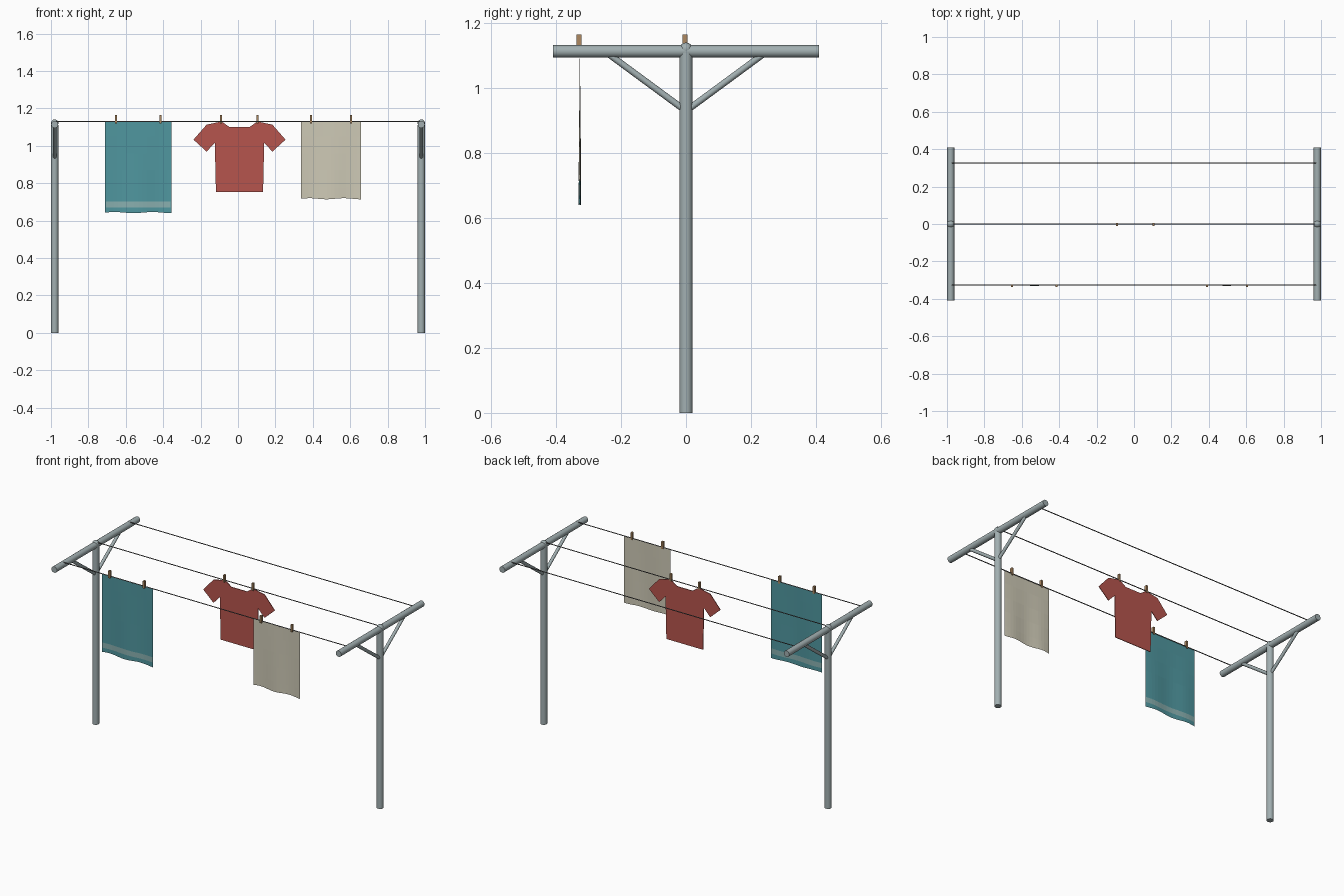
import bpy, bmesh, math
from mathutils import Vector

if "Cube" in bpy.data.objects:
    bpy.data.objects.remove(bpy.data.objects["Cube"], do_unlink=True)


def material(name, rgb):
    mat = bpy.data.materials.new(name)
    mat.use_nodes = True
    mat.diffuse_color = (*rgb, 1)
    mat.node_tree.nodes["Principled BSDF"].inputs["Base Color"].default_value = (*rgb, 1)
    return mat


metal = material("galvanised metal", (0.36, 0.43, 0.44))
cord = material("dark cord", (0.13, 0.13, 0.13))
wood = material("peg wood", (0.42, 0.25, 0.12))
teal = material("teal cloth", (0.08, 0.31, 0.35))
cream = material("cream cloth", (0.62, 0.59, 0.47))
red = material("red cloth", (0.47, 0.09, 0.075))
pale = material("pale teal stripe", (0.25, 0.43, 0.43))


def finish(bm, name, *mats, smooth=False):
    bmesh.ops.recalc_face_normals(bm, faces=bm.faces)
    mesh = bpy.data.meshes.new(name)
    if smooth:
        for f in bm.faces:
            f.smooth = len(f.verts) <= 4
    bm.to_mesh(mesh)
    bm.free()
    for mat in mats:
        mesh.materials.append(mat)
    obj = bpy.data.objects.new(name, mesh)
    bpy.context.collection.objects.link(obj)
    return obj


def tube(name, start, end, radius, mat, sides=16):
    start, end = Vector(start), Vector(end)
    bm = bmesh.new()
    bmesh.ops.create_cone(bm, cap_ends=True, segments=sides, radius1=radius,
                          radius2=radius, depth=(end - start).length)
    obj = finish(bm, name, mat, smooth=True)
    obj.location = (start + end) / 2
    obj.rotation_mode = "QUATERNION"
    obj.rotation_quaternion = (end - start).to_track_quat("Z", "Y")


# Two T-shaped posts with cap and diagonal braces
POST_X, BAR_Z, LINE_Z, LINE_Y = 0.98, 1.114, 1.13, 0.327
for side, x in (("right", -POST_X), ("left", POST_X)):
    tube(side + "_post", (x, 0, 0), (x, 0, 1.11), 0.02, metal)
    tube(side + "_crossbar", (x, -0.41, BAR_Z), (x, 0.41, BAR_Z), 0.019, metal)
    for end, s in (("front", -1), ("back", 1)):
        tube(f"{side}_{end}_brace", (x, 0, 0.93), (x, s * 0.25, BAR_Z), 0.01, metal, 10)
    bm = bmesh.new()
    bmesh.ops.create_uvsphere(bm, u_segments=16, v_segments=8, radius=0.02)
    finish(bm, side + "_post_cap", metal, smooth=True).location = (x, 0, 1.121)

# Three washing lines
for name, y in (("front", -LINE_Y), ("middle", 0), ("back", LINE_Y)):
    tube(name + "_line", (-POST_X, y, LINE_Z), (POST_X, y, LINE_Z), 0.003, cord, 6)


# Towels: rippled sheets with a stripe on the front
def towel(name, x0, x1, bottom, stripe_low, stripe_high, inset, mat):
    width = x1 - x0
    xs = [x0, x0 + inset]
    xs += [x0 + width * i / 16 for i in range(1, 16)]
    xs += [x1 - inset, x1]
    zs = [LINE_Z, 1.05, 0.96, 0.87, stripe_high, stripe_low, bottom]
    bm = bmesh.new()
    rows = []
    for z in zs:
        t = (LINE_Z - z) / (LINE_Z - bottom)
        row = []
        for x in xs:
            u = (x - x0) / width
            ripple = 0.004 * t * math.sin(u * 3 * math.pi)
            hem = 0.003 * math.sin(u * 3.5 * math.pi) if z == bottom else 0
            row.append(bm.verts.new((x, -LINE_Y + ripple, z + hem)))
        rows.append(row)
    for a, b in zip(rows, rows[1:]):
        for i in range(len(xs) - 1):
            bm.faces.new((a[i], b[i], b[i + 1], a[i + 1]))
    bmesh.ops.solidify(bm, geom=bm.faces[:], thickness=0.004)
    bmesh.ops.recalc_face_normals(bm, faces=bm.faces)
    for f in bm.faces:
        c = f.calc_center_median()
        in_stripe = stripe_low < c.z < stripe_high and x0 + inset < c.x < x1 - inset
        if f.normal.y < -0.5 and in_stripe:
            f.material_index = 1
    finish(bm, name, mat, pale)


towel("teal_towel", -0.71, -0.356, 0.643, 0.67, 0.702, 0.004, teal)
towel("cream_towel", 0.336, 0.657, 0.717, 0.745, 0.777, 0.01, cream)

# Shirt: mirrored half outline, given a little thickness
half = [(0.053, 1.10), (0.096, 1.13), (0.176, 1.113), (0.246, 1.033),
        (0.176, 0.969), (0.132, 1.016), (0.126, 0.753)]
outline = half + [(-x, z) for x, z in reversed(half)]
bm = bmesh.new()
face = bm.faces.new([bm.verts.new((x + 0.008, -0.002, z)) for x, z in outline])
moved = bmesh.ops.extrude_face_region(bm, geom=[face], use_keep_orig=True)["geom"]
bmesh.ops.translate(bm, vec=(0, 0.004, 0),
                    verts=[v for v in moved if isinstance(v, bmesh.types.BMVert)])
finish(bm, "shirt", red)

# Pegs gripping the cloth
pegs = [(-0.653, -LINE_Y), (-0.415, -LINE_Y), (-0.09, 0),
        (0.105, 0), (0.391, -LINE_Y), (0.603, -LINE_Y)]
for i, (x, y) in enumerate(pegs):
    bm = bmesh.new()
    bmesh.ops.create_cube(bm, size=1)
    bmesh.ops.scale(bm, vec=(0.011, 0.015, 0.045), verts=bm.verts)
    finish(bm, f"peg_{i + 1}", wood).location = (x, y - 0.003, 1.143)
